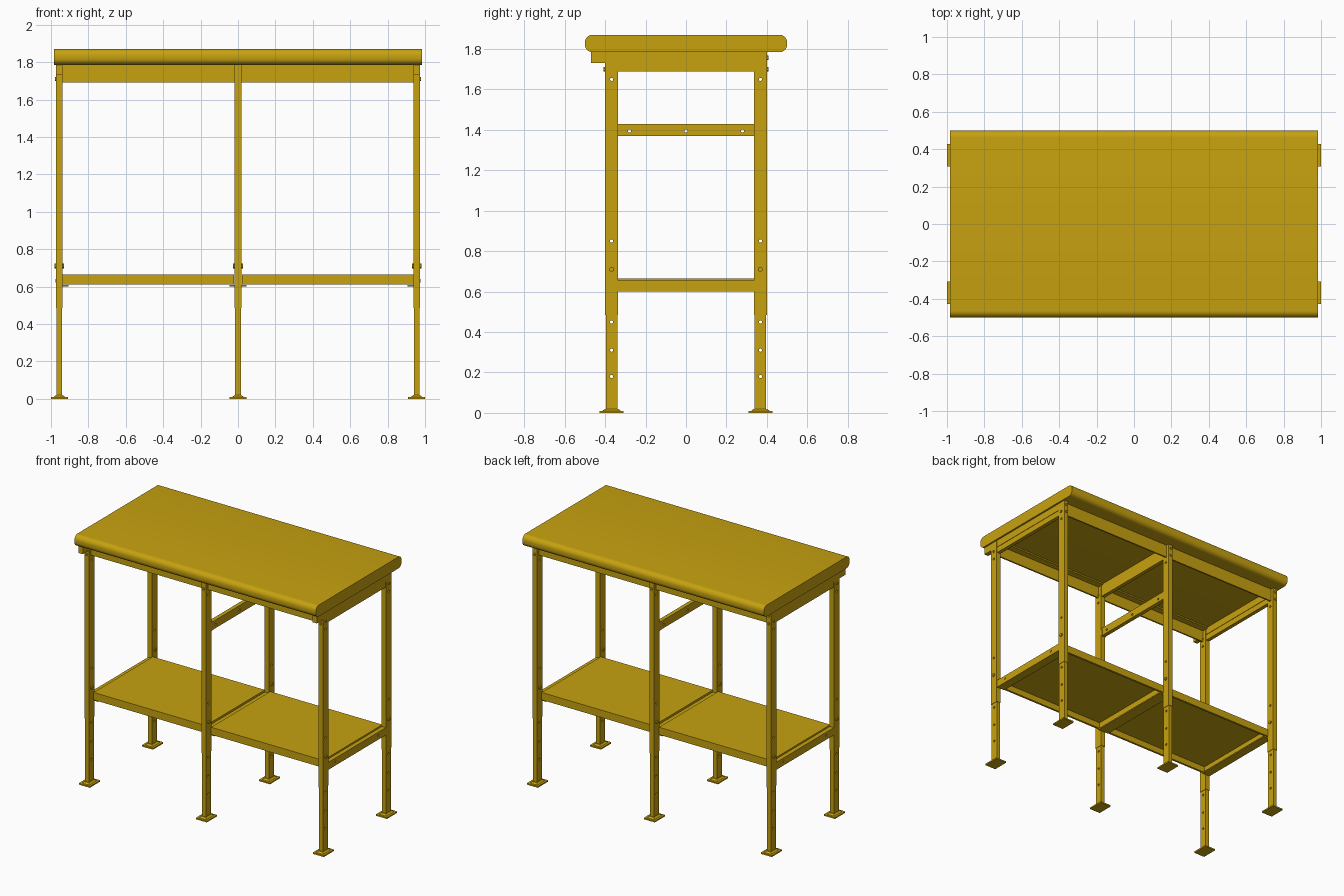
import bpy, bmesh, math
from mathutils import Matrix, Vector

cube = bpy.data.objects.get("Cube")
if cube:
    bpy.data.objects.remove(cube, do_unlink=True)

# Single painted-metal colour
paint = bpy.data.materials.new("mustard_yellow")
paint.use_nodes = True
COLOUR = (0.57, 0.36, 0.005, 1)
paint.diffuse_color = COLOUR
paint.node_tree.nodes["Principled BSDF"].inputs["Base Color"].default_value = COLOUR


def finish(name, bm):
    bmesh.ops.recalc_face_normals(bm, faces=bm.faces)
    mesh = bpy.data.meshes.new(name)
    bm.to_mesh(mesh)
    bm.free()
    mesh.materials.append(paint)
    ob = bpy.data.objects.new(name, mesh)
    bpy.context.collection.objects.link(ob)
    return ob


def add_box(bm, x, y, z):
    """Box from (min, max) pairs."""
    size = [b - a for a, b in (x, y, z)]
    mid = [(a + b) / 2 for a, b in (x, y, z)]
    m = Matrix.Translation(mid) @ Matrix.Diagonal((*size, 1))
    return bmesh.ops.create_cube(bm, size=1, matrix=m)["verts"]


def boxes(name, *specs):
    bm = bmesh.new()
    for s in specs:
        add_box(bm, *s)
    return finish(name, bm)


def add_rod(bm, centre, axis, radius, length, sides):
    rot = Vector(axis).to_track_quat('Z', 'Y').to_matrix().to_4x4()
    bmesh.ops.create_cone(bm, cap_ends=True, segments=sides, radius1=radius, radius2=radius,
                          depth=length, matrix=Matrix.Translation(centre) @ rot)


def drill(ob, points, radius=0.008):
    """Cut round holes along x through a part."""
    bm = bmesh.new()
    for p in points:
        add_rod(bm, p, (1, 0, 0), radius, 0.2, 12)
    cutter = finish("hole_cutter", bm)
    cutter.hide_render = True
    mod = ob.modifiers.new("holes", 'BOOLEAN')
    mod.operation = 'DIFFERENCE'
    mod.solver = 'EXACT'
    mod.object = cutter
    bpy.context.view_layer.objects.active = ob
    bpy.ops.object.modifier_apply(modifier=mod.name)
    bpy.data.objects.remove(cutter, do_unlink=True)


LEG_X, LEG_Y = 0.955, 0.368
IN_Y = 0.336            # inner face of the legs
TOP_Z = 1.785           # underside of the worktop

# Worktop with rounded front and back edges
bm = bmesh.new()
add_box(bm, (-0.985, 0.985), (-0.5, 0.5), (TOP_Z, 1.87))
edges = [e for e in bm.edges if abs(e.verts[0].co.x - e.verts[1].co.x) > 1]
bmesh.ops.bevel(bm, geom=edges, offset=0.036, segments=7, profile=0.5, affect='EDGES')
top = finish("worktop", bm)
bpy.ops.object.select_all(action='DESELECT')
top.select_set(True)
bpy.context.view_layer.objects.active = top
bpy.ops.object.shade_smooth_by_angle(angle=math.radians(30))

# Telescopic leg pieces, drilled once and then copied
upper = boxes("upper_leg", ((-0.018, 0.018), (-0.032, 0.032), (0.485, TOP_Z)))
drill(upper, [(0, 0, z) for z in (0.85, 1.65)])
lower = boxes("lower_leg", ((-0.015, 0.015), (-0.029, 0.029), (0.012, 0.485)))
drill(lower, [(0, 0, z) for z in (0.18, 0.31, 0.45)])

# Foot plate with a chamfered step
bm = bmesh.new()
add_box(bm, (-0.045, 0.045), (-0.06, 0.06), (0, 0.01))
for v in add_box(bm, (-0.03, 0.03), (-0.045, 0.045), (0.01, 0.02)):
    if v.co.z > 0.015:
        v.co.x *= 0.6
        v.co.y *= 0.75
foot = finish("foot_plate", bm)

# Bolts for one leg
bm = bmesh.new()
for s in (-1, 1):
    add_rod(bm, (s * 0.021, 0, 0.71), (1, 0, 0), 0.013, 0.01, 6)
    add_rod(bm, (s * 0.02, 0, 1.71), (1, 0, 0), 0.01, 0.008, 6)
for z in (1.70, 1.757):
    add_rod(bm, (0, 0.034, z), (0, 1, 0), 0.01, 0.012, 6)
bolts = finish("leg_bolts", bm)

# Place six copies of each leg piece
for part in (upper, lower, foot, bolts):
    base = part.name
    first = True
    for xn, x in (("left", LEG_X), ("middle", 0), ("right", -LEG_X)):
        for yn, y in (("front", -LEG_Y), ("back", LEG_Y)):
            ob = part if first else part.copy()
            if not first:
                bpy.context.collection.objects.link(ob)
            first = False
            ob.name = f"{yn}_{xn}_{base}"
            ob.location = (x, y, 0)
            ob.rotation_euler.z = math.pi if y < 0 else 0

# Long rails under the worktop, in two bays front and back
for yn, s in (("front", -1), ("back", 1)):
    for xn, x0, x1 in (("right", -0.937, -0.018), ("left", 0.018, 0.937)):
        web = sorted((s * 0.365, s * 0.377))
        flange = sorted((s * 0.315, s * 0.377))
        boxes(f"{yn}_{xn}_top_rail",
              ((x0, x1), web, (1.69, TOP_Z)),
              ((x0, x1), flange, (1.775, TOP_Z)))

# Cross members under the worktop at each leg pair
for xn, x in (("left", LEG_X), ("middle", 0), ("right", -LEG_X)):
    boxes(f"{xn}_top_cross_member", ((x - 0.014, x + 0.014), (-IN_Y, IN_Y), (1.69, TOP_Z)))

# End support rails reaching past the front legs
for xn, s in (("left", 1), ("right", -1)):
    x = sorted((s * 0.938, s * 0.972))
    boxes(f"{xn}_end_support", (x, (-0.47, IN_Y), (1.732, TOP_Z)))

# Drilled brace between the middle legs
brace = boxes("middle_brace", ((-0.015, 0.015), (-IN_Y, IN_Y), (1.37, 1.43)))
drill(brace, [(0, y, 1.395) for y in (-0.28, 0, 0.28)])
boxes("middle_brace_tabs", *[((-0.018, 0.018), sorted((s * 0.325, s * IN_Y)), (1.37, 1.415))
                             for s in (-1, 1)])

# Lower shelf pans, open underneath with a folded rim
for xn, x0, x1 in (("right", -0.937, -0.022), ("left", 0.022, 0.937)):
    bm = bmesh.new()
    add_box(bm, (x0, x1), (-0.345, 0.345), (0.61, 0.665))
    bm.faces.ensure_lookup_table()
    bottom = min(bm.faces, key=lambda f: f.calc_center_median().z)
    bmesh.ops.inset_region(bm, faces=[bottom], thickness=0.022)
    hole = bmesh.ops.extrude_face_region(bm, geom=[bottom])
    bmesh.ops.translate(bm, vec=(0, 0, 0.045),
                        verts=[g for g in hole["geom"] if isinstance(g, bmesh.types.BMVert)])
    if bottom.is_valid:
        bmesh.ops.delete(bm, geom=[bottom], context='FACES')
    finish(f"{xn}_shelf", bm)

# Angle bars carrying the shelf ends
for xn, x in (("left", LEG_X), ("middle", 0), ("right", -LEG_X)):
    d = -1 if x > 0 else 1
    ledge = sorted((x - d * 0.016, x + d * 0.05))
    bar = [((x - 0.016, x + 0.016), (-IN_Y, IN_Y), (0.60, 0.655))]
    bar.append((ledge if x else (-0.045, 0.045), (-IN_Y, IN_Y), (0.60, 0.609)))
    boxes(f"{xn}_shelf_bar", *bar)
    # Bolt heads along the bar
    if x:
        bm = bmesh.new()
        for y in (-0.25, 0.25):
            add_rod(bm, (x - d * 0.017, y, 0.632), (1, 0, 0), 0.009, 0.006, 6)
        finish(f"{xn}_shelf_bar_bolts", bm)
